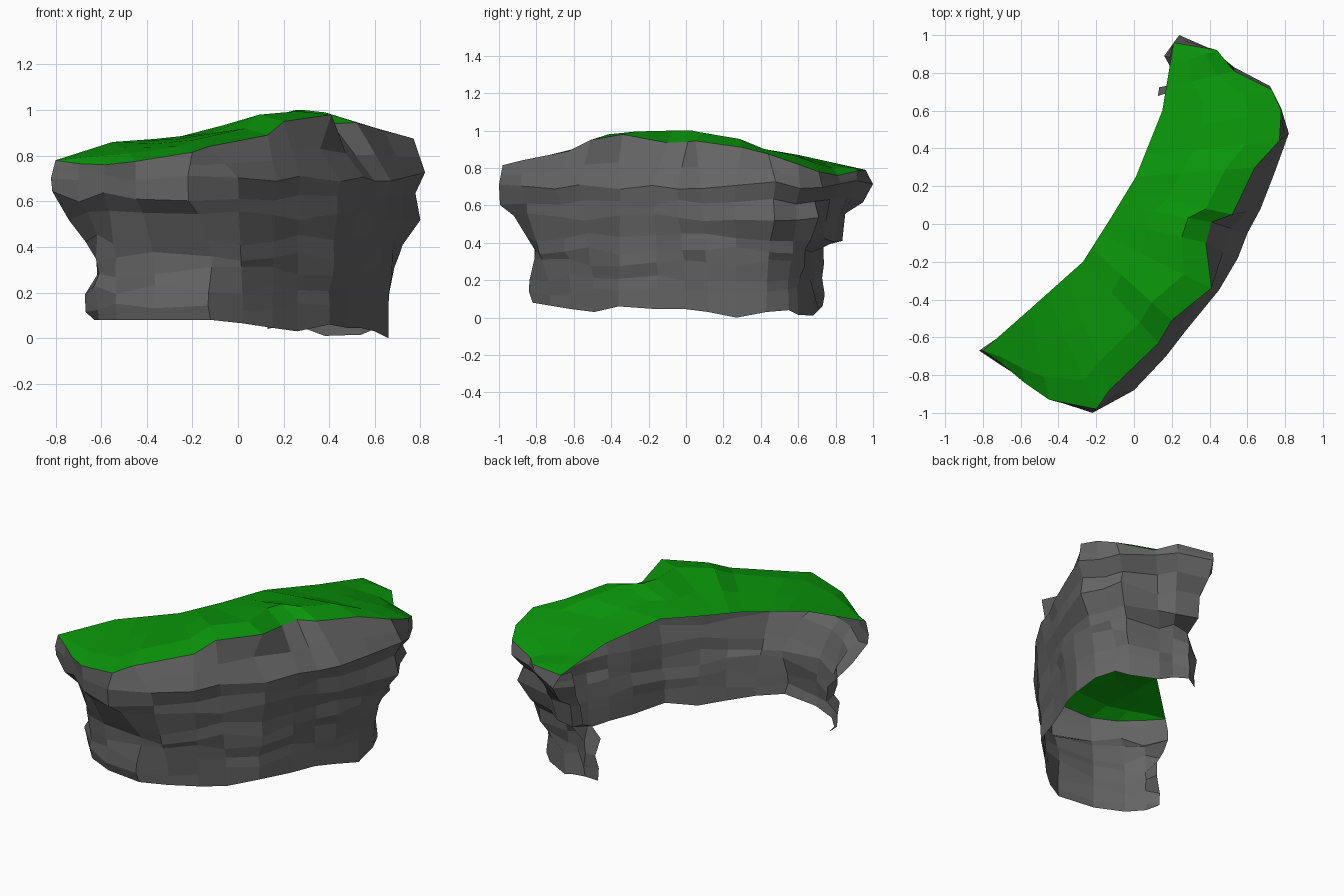
import bpy, random
from mathutils import Vector

if "Cube" in bpy.data.objects:
    bpy.data.objects.remove(bpy.data.objects["Cube"])

random.seed(7)

# Cliff control lines, running from the left end round the front to the back end
RIM = [(-.80, -.67, .78), (-.70, -.74, .765), (-.58, -.84, .76), (-.45, -.93, .775),
       (-.20, -.98, .815), (-.13, -.88, .84), (.13, -.63, .89), (.20, -.51, .95),
       (.41, -.34, .98), (.38, -.10, .935), (.41, .01, .94), (.52, .05, .945),
       (.64, .30, .91), (.77, .44, .875), (.78, .60, .82), (.73, .71, .78),
       (.53, .81, .76), (.44, .92, .785), (.21, .96, .79)]
SHOULDER = [(-.82, -.67), (-.70, -.75), (-.59, -.82), (-.45, -.92), (-.22, -1.0),
            (0, -.88), (.17, -.70), (.27, -.57), (.45, -.35), (.55, -.18),
            (.60, -.05), (.67, .08), (.74, .26), (.82, .48), (.78, .61),
            (.72, .73), (.53, .83), (.43, .91), (.24, 1.0), (.16, .89)]
FOOT = [(-.63, -.54, .08), (-.61, -.62, .08), (-.53, -.71, .08), (-.36, -.79, .08),
        (-.12, -.82, .08), (.02, -.73, .065), (.15, -.61, .045), (.26, -.49, .03),
        (.40, -.36, .06), (.48, -.15, .045), (.54, 0, .045), (.60, .12, .03),
        (.66, .27, 0), (.65, .43, .03), (.60, .55, .04), (.54, .60, .015),
        (.38, .68, .01), (.30, .71, .04), (.20, .73, .06), (.13, .70, .04)]
BACK_EDGE = [(-.80, -.67, .78), (-.55, -.45, .86), (-.27, -.20, .88), (-.13, .02, .90),
             (.01, .25, .93), (.15, .60, .87), (.21, .96, .79)]
RIDGE_Z = [.78, .79, .80, .81, .84, .87, .92, .98, .995, 1.0, 1.0, .99,
           .955, .90, .87, .83, .80, .80, .79]

# Strata: height, then how far the wall draws in at the left end, middle and back end
STRATA = [(.71, 0, 0, 0), (.62, .03, .3, .3), (.54, .42, .22, .45), (.43, .82, .6, .7),
          (.36, .95, .65, .95), (.29, 1, .75, 1), (.21, .87, .95, 1), (.14, .88, .95, 1.05)]


def make_mesh(name, rows, color, flip=False):
    """Skin a grid of points into a flat-shaded sheet."""
    n = len(rows[0])
    verts = [p for row in rows for p in row]
    faces = []
    for r in range(len(rows) - 1):
        for c in range(n - 1):
            a = r * n + c
            f = [a, a + n, a + n + 1, a + 1]
            faces.append(f[::-1] if flip else f)
    mesh = bpy.data.meshes.new(name)
    mesh.from_pydata(verts, [], faces)
    mesh.validate()
    mesh.update()
    obj = bpy.data.objects.new(name, mesh)
    bpy.context.collection.objects.link(obj)
    mat = bpy.data.materials.new(name + "_material")
    mat.diffuse_color = color
    mat.use_nodes = True
    mat.node_tree.nodes["Principled BSDF"].inputs["Base Color"].default_value = mat.diffuse_color
    mesh.materials.append(mat)
    return obj


def along(points, u):
    """Point at fraction u of a polyline, counted by segments."""
    s = u * (len(points) - 1)
    i = min(int(s), len(points) - 2)
    return Vector(points[i]).lerp(Vector(points[i + 1]), s - i)


# Rock wall: open at the back and underneath
rim = [Vector(p) for p in RIM]
top = rim + [Vector((.19, .88, .79))]
rows = [top]
for z, t_left, t_mid, t_back in STRATA:
    row = []
    for i, (s, f) in enumerate(zip(SHOULDER, FOOT)):
        t = t_left if i < 5 else t_mid if i < 16 else t_back
        if t > .1:
            t += random.uniform(-.13, .13)
        p = Vector((*s, z)).lerp(Vector((f[0], f[1], z)), t)
        p.z += random.uniform(-.025, .025)
        if i == 19 and .3 < z < .65:
            p.x += .05
        row.append(p)
    rows.append(row)
rows.append([Vector(p) for p in FOOT])

# Upper ledge, tucked in below the overhanging corner of the rim
ledge = [a.lerp(b, .55) for a, b in zip(top, rows[1])]
ledge[8] = Vector((.36, -.36, .83))
rows.insert(1, ledge)
make_mesh("rock_wall", rows, (.13, .13, .13, 1))

# Grass cap: sheet rising from the rim to a ridge, then easing to the straight back edge
last = len(rim) - 1
back = [along(BACK_EDGE, i / last) for i in range(last + 1)]
ridge = [a.lerp(b, .25) for a, b in zip(rim, back)]
for p, z in zip(ridge, RIDGE_Z):
    p.z = z
middle = [a.lerp(b, .5) for a, b in zip(ridge, back)]
make_mesh("grass_top", [rim, ridge, middle, back], (.003, .3, .003, 1), flip=True)
